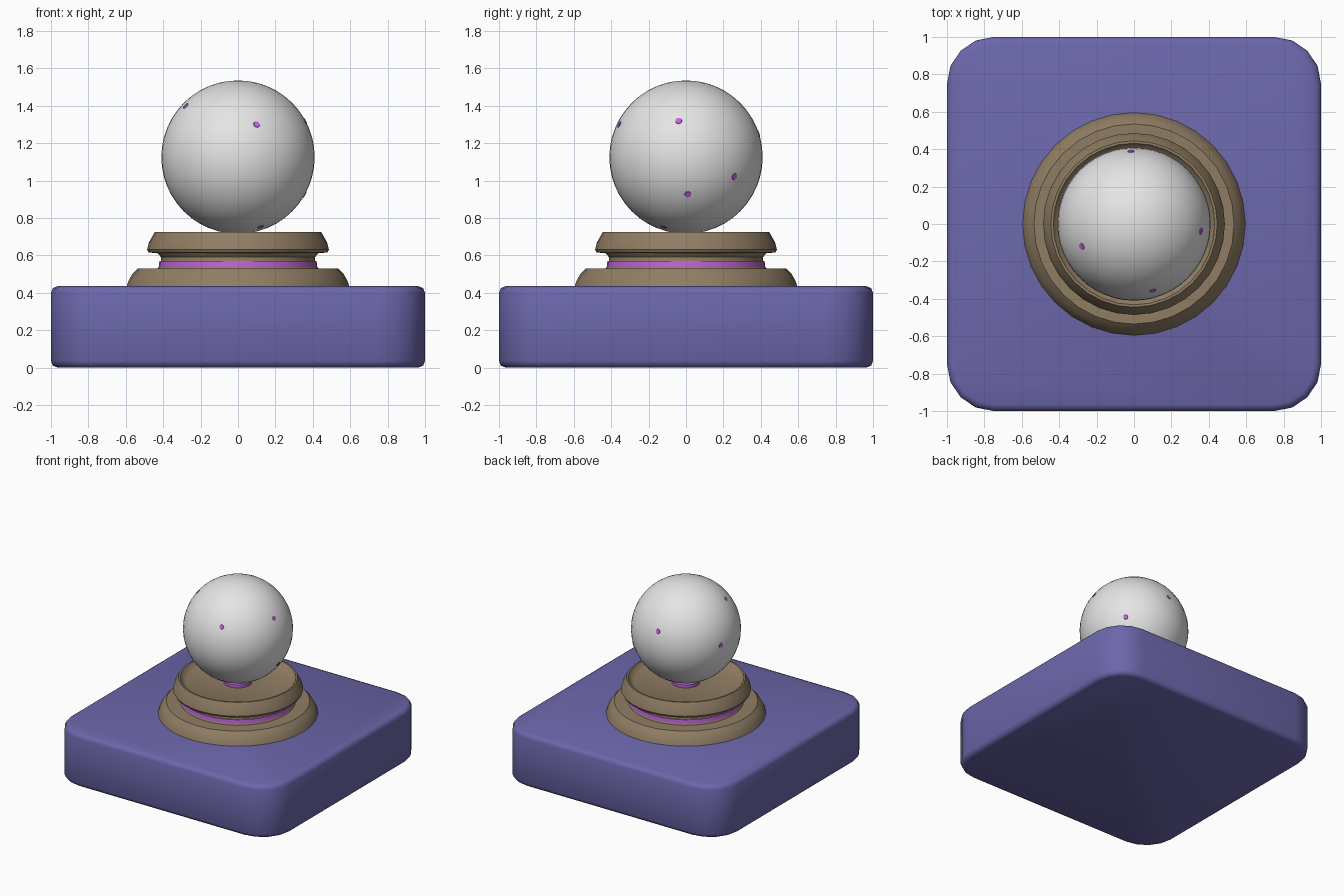
import bpy, bmesh, math
from mathutils import Vector

if "Cube" in bpy.data.objects:
    bpy.data.objects.remove(bpy.data.objects["Cube"])


def material(name, rgb):
    m = bpy.data.materials.new(name)
    m.diffuse_color = (*rgb, 1)
    m.use_nodes = True
    m.node_tree.nodes["Principled BSDF"].inputs["Base Color"].default_value = m.diffuse_color
    return m


BLUE = material("slate violet", (0.15, 0.136, 0.41))
BROWN = material("bronze brown", (0.28, 0.208, 0.127))
GREY = material("pale grey", (0.78, 0.78, 0.78))
PINK = material("bright purple", (0.53, 0.12, 0.72))


def add_object(name, bm, mat, angle=35):
    bmesh.ops.recalc_face_normals(bm, faces=bm.faces)
    mesh = bpy.data.meshes.new(name)
    bm.to_mesh(mesh)
    bm.free()
    mesh.materials.append(mat)
    ob = bpy.data.objects.new(name, mesh)
    bpy.context.collection.objects.link(ob)
    bpy.ops.object.select_all(action='DESELECT')
    bpy.context.view_layer.objects.active = ob
    ob.select_set(True)
    bpy.ops.object.shade_smooth_by_angle(angle=math.radians(angle))
    return ob


def lathe(name, profile, mat, sides=32):
    """Spin a (radius, z) profile about the z axis."""
    bm = bmesh.new()
    vs = [bm.verts.new((r, 0, z)) for r, z in profile]
    es = [bm.edges.new(p) for p in zip(vs, vs[1:])]
    bmesh.ops.spin(bm, geom=vs + es, cent=(0, 0, 0), axis=(0, 0, 1),
                   angle=math.tau, steps=sides, use_duplicate=False)
    bmesh.ops.remove_doubles(bm, verts=bm.verts, dist=1e-4)
    return add_object(name, bm, mat)


# Square base: rounded corners, then a softened top and bottom rim
H = 0.435
bm = bmesh.new()
bmesh.ops.create_cube(bm, size=1)
for v in bm.verts:
    v.co = (v.co.x * 2, v.co.y * 2, (v.co.z + 0.5) * H)
upright = [e for e in bm.edges if abs(e.verts[0].co.z - e.verts[1].co.z) > 0.1]
bmesh.ops.bevel(bm, geom=upright, offset=0.25, segments=4, profile=0.5, affect='EDGES')
rims = [e for e in bm.edges if abs(e.verts[0].co.z - e.verts[1].co.z) < 0.01]
bmesh.ops.bevel(bm, geom=rims, offset=0.035, segments=2, profile=0.5, affect='EDGES')
add_object("base", bm, BLUE, 50)

# Turned collar with foot, neck, rim and shallow dish
lathe("collar", [(0, 0.43), (0.597, 0.43), (0.585, 0.465), (0.565, 0.50), (0.535, 0.53),
                 (0.43, 0.53), (0.412, 0.56), (0.412, 0.59), (0.43, 0.612),
                 (0.478, 0.615), (0.486, 0.63), (0.476, 0.67), (0.445, 0.725),
                 (0.432, 0.725), (0.415, 0.70), (0.385, 0.685), (0, 0.685)], BROWN)

# Purple band around the neck
lathe("neck_band", [(0.40, 0.537), (0.424, 0.537), (0.42, 0.57), (0.40, 0.57)], PINK)

# Small emitter under the ball
lathe("ball_post", [(0, 0.68), (0.105, 0.68), (0.105, 0.71), (0.09, 0.725), (0, 0.725)], PINK)

# Ball
R, CENTRE = 0.41, Vector((0, 0, 1.125))
bm = bmesh.new()
bmesh.ops.create_uvsphere(bm, u_segments=48, v_segments=24, radius=R)
bmesh.ops.translate(bm, verts=bm.verts, vec=CENTRE)
add_object("ball", bm, GREY)

# Small painted dots on the ball
dots = [(0.10, -0.357, 0.175), (0.36, -0.04, 0.195), (0.30, 0.26, -0.105),
        (0.358, 0.01, -0.20), (-0.28, -0.12, 0.275), (-0.016, 0.388, 0.128),
        (-0.395, 0.11, 0.008), (0.12, -0.12, -0.37)]
for i, d in enumerate(dots):
    d = Vector(d).normalized()
    bm = bmesh.new()
    bmesh.ops.create_cone(bm, cap_ends=True, segments=10, radius1=0.02,
                          radius2=0.017, depth=0.008)
    rot = d.to_track_quat('Z', 'Y')
    for v in bm.verts:
        v.co = CENTRE + d * (R - 0.002) + rot @ v.co
    add_object(f"ball_dot_{i + 1}", bm, PINK)
